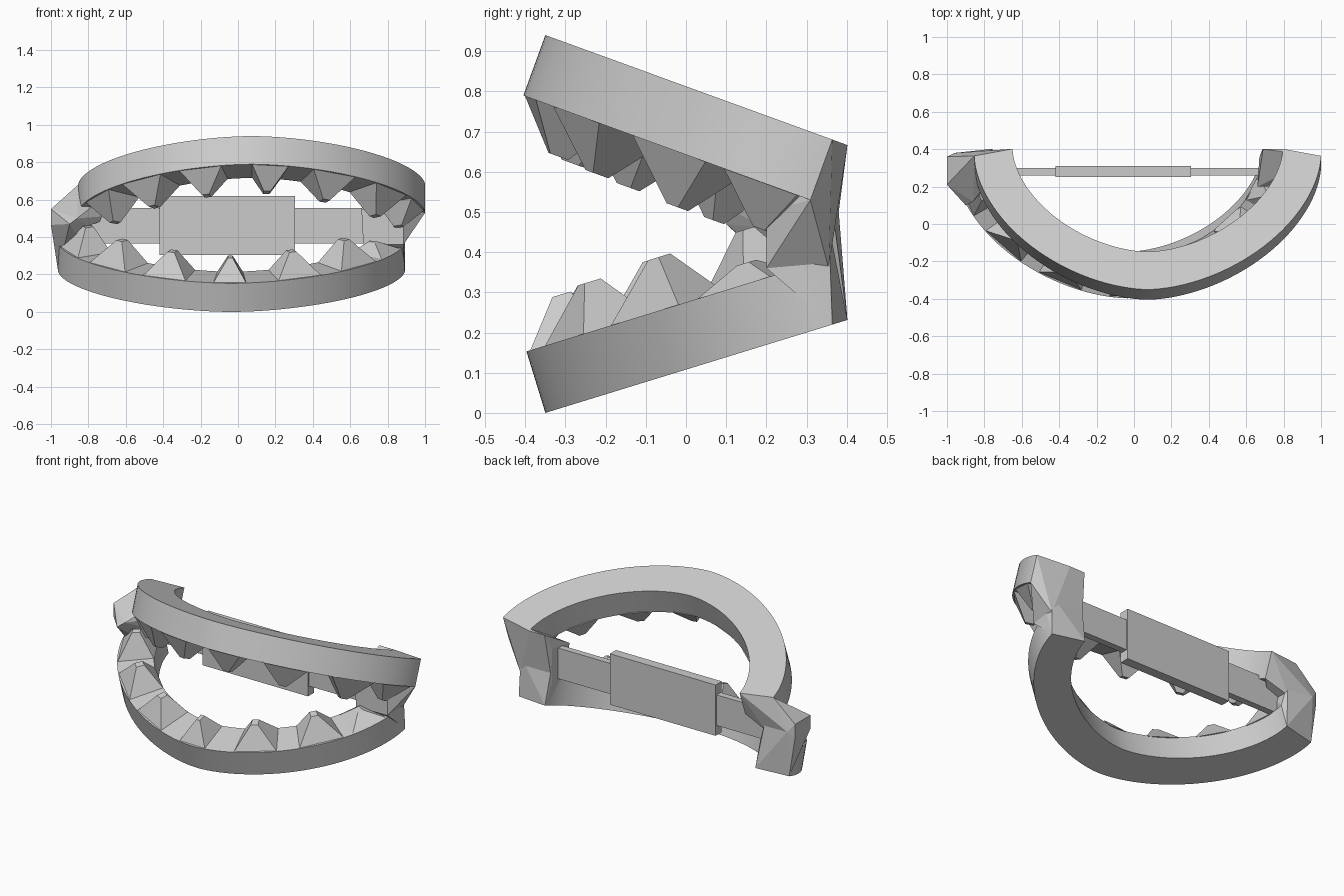
import bpy, bmesh
from math import sin, cos, asin, pi, radians
from mathutils import Vector

if "Cube" in bpy.data.objects:
    bpy.data.objects.remove(bpy.data.objects["Cube"])

THICK = 0.16
UP_X, LOW_X = 0.073, -0.035
POW = 1.14  # jaw plan slightly leaner than an ellipse


def place(x, s, t, cx, upper):
    """Jaw coordinates (across, along slope, depth) to world."""
    tilt = radians(20 if upper else 17.1)
    s *= 1 if upper else 0.983
    y = -0.35 + s * cos(tilt) - t * sin(tilt)
    z = s * sin(tilt) + t * cos(tilt)
    return Vector((x + cx, y, 0.94 - z if upper else z))


def ring(phi, f):
    """Point on the jaw plan; f = 0 outer rim, 1 inner rim."""
    a, b, c = 0.927 - 0.205 * f, 0.76 - 0.175 * f, 0.76 + 0.04 * f
    sx, cy = sin(phi), max(cos(phi), 0)
    return a * abs(sx) ** POW * (1 if sx > 0 else -1), c - b * cy ** POW


def finish(name, bm, smooth=False):
    bmesh.ops.recalc_face_normals(bm, faces=bm.faces[:])
    me = bpy.data.meshes.new(name)
    bm.to_mesh(me)
    bm.free()
    ob = bpy.data.objects.new(name, me)
    bpy.context.collection.objects.link(ob)
    if smooth:
        bpy.ops.object.select_all(action='DESELECT')
        ob.select_set(True)
        bpy.context.view_layer.objects.active = ob
        bpy.ops.object.shade_smooth_by_angle(angle=radians(25))
    return ob


def section(phi, cx, upper):
    return [place(*ring(phi, f), t, cx, upper)
            for f, t in ((0, 0), (1, 0), (1, THICK), (0, THICK))]


def jaw(name, cx, upper):
    bm = bmesh.new()
    n = 64
    rows = [[bm.verts.new(p) for p in section(-pi / 2 + pi * i / n, cx, upper)]
            for i in range(n + 1)]
    for r, q in zip(rows, rows[1:]):
        for k in range(4):
            bm.faces.new((r[k], r[(k + 1) % 4], q[(k + 1) % 4], q[k]))
    bm.faces.new(rows[0])
    bm.faces.new(rows[-1])
    finish(name, bm, True)


def teeth(name, cx, upper, tip_xs, last_height):
    """Blunt pyramids at the given tip positions, taller toward the sides."""
    bm = bmesh.new()
    for x in tip_xs:
        phi = asin((abs(x) / 0.806) ** (1 / POW)) * (1 if x > 0 else -1)
        side = min(abs(phi), 1.0)
        w, h = 0.13 + 0.02 * side, 0.11 + 0.02 * side
        if x == tip_xs[-1]:
            h = last_height
        base = [bm.verts.new(place(*ring(phi + d * w, f), THICK - 0.005, cx, upper))
                for d, f in ((-1, 0), (1, 0), (1, 1), (-1, 1))]
        tip = [bm.verts.new(place(*ring(phi + d * 0.025, f), THICK + h, cx, upper))
               for d, f in ((-1, 0.48), (1, 0.48), (1, 0.7), (-1, 0.7))]
        for i in range(4):
            j = (i + 1) % 4
            bm.faces.new((base[i], base[j], tip[j], tip[i]))
        bm.faces.new(base)
        bm.faces.new(tip)
    finish(name, bm)


def hull(name, points):
    bm = bmesh.new()
    for p in points:
        bm.verts.new(p)
    res = bmesh.ops.convex_hull(bm, input=bm.verts[:])
    junk = set(res["geom_interior"]) | set(res["geom_unused"])
    bmesh.ops.delete(bm, geom=[g for g in junk if isinstance(g, bmesh.types.BMVert)],
                     context='VERTS')
    bmesh.ops.dissolve_limit(bm, angle_limit=0.02, verts=bm.verts[:], edges=bm.edges[:])
    finish(name, bm)


def box(name, x0, x1, y0, y1, z0, z1):
    bm = bmesh.new()
    bmesh.ops.create_cube(bm, size=1)
    for v in bm.verts:
        v.co = Vector(((x0 + x1) / 2 + v.co.x * (x1 - x0),
                       (y0 + y1) / 2 + v.co.y * (y1 - y0),
                       (z0 + z1) / 2 + v.co.z * (z1 - z0)))
    finish(name, bm)


def corners(xs, ys, zs):
    return [Vector((x, y, z)) for x in xs for y in ys for z in zs]


# Two sprung jaws with offset teeth
jaw("upper_jaw", UP_X, True)
jaw("lower_jaw", LOW_X, False)
teeth("upper_teeth", UP_X, True, [-0.73, -0.52, -0.24, 0.08, 0.39, 0.66, 0.785], 0.11)
teeth("lower_teeth", LOW_X, False, [-0.765, -0.585, -0.315, -0.005, 0.32, 0.6, 0.755], 0.05)

# Hinge posts: each jaw end tapers into a shared knuckle
right = corners((0.67, 0.885), (0.20, 0.355), (0.36, 0.47))
right_top = [Vector((0.66, 0.20, 0.55)), Vector((0.67, 0.355, 0.57)),
             Vector((0.69, 0.40, 0.667)), Vector((0.885, 0.20, 0.50))]
left = corners((-0.98, -0.80), (0.20, 0.36), (0.46, 0.54))
left += [Vector((-1, y, z)) for y in (0.21, 0.36) for z in (0.465, 0.55)]
left += [Vector((-0.90, 0.10, 0.47)), Vector((-0.86, 0.12, 0.50)),
         Vector((-0.96, 0.38, 0.50))]
for tag, knuckle, extra, phi in (("right", right, right_top, pi / 2),
                                 ("left", left, [], -pi / 2)):
    hull(tag + "_hinge_upper", knuckle + extra + section(phi, UP_X, True))
    hull(tag + "_hinge_lower", knuckle + section(phi, LOW_X, False))

# Rear cross bar and its thick centre plate
box("cross_bar", -0.86, 0.72, 0.26, 0.30, 0.365, 0.555)
box("centre_plate", -0.42, 0.305, 0.25, 0.31, 0.305, 0.62)
